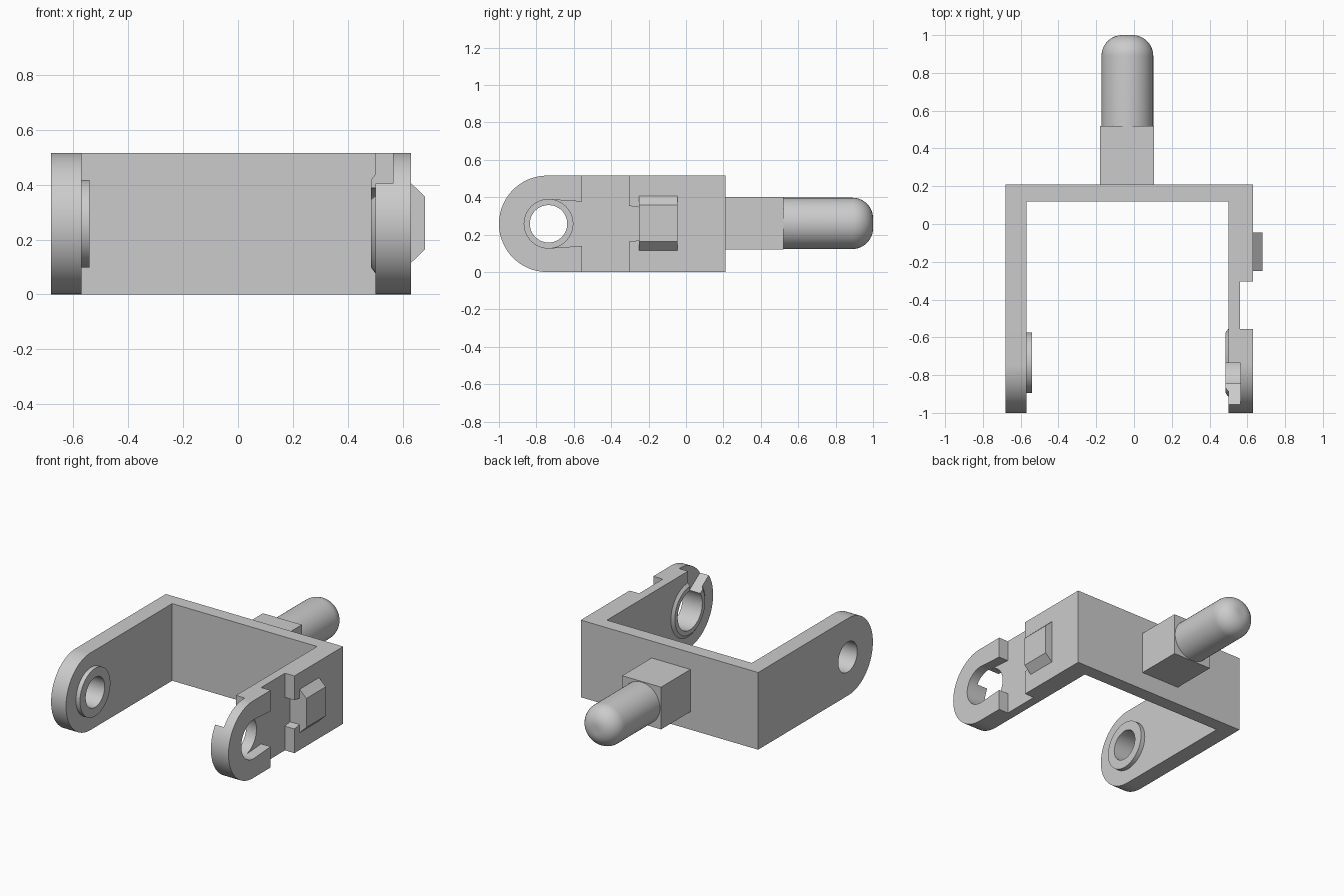
import bpy, bmesh
from math import sin, cos, pi, radians
from mathutils import Matrix

cube = bpy.data.objects.get("Cube")
if cube:
    bpy.data.objects.remove(cube, do_unlink=True)

grey = bpy.data.materials.new("plain grey")
grey.use_nodes = True
colour = (0.6, 0.6, 0.6, 1)
grey.diffuse_color = colour
grey.node_tree.nodes["Principled BSDF"].inputs["Base Color"].default_value = colour

MID_Z = 0.2575            # middle height of the yoke
R = 0.2575                # arm end radius
PIVOT_Y = -1 + R          # centre of the arm ends
HOLE_Y = -0.735


def finish(name, bm):
    bmesh.ops.recalc_face_normals(bm, faces=bm.faces)
    mesh = bpy.data.meshes.new(name)
    bm.to_mesh(mesh)
    bm.free()
    mesh.materials.append(grey)
    ob = bpy.data.objects.new(name, mesh)
    bpy.context.collection.objects.link(ob)
    return ob


def prism(name, points, x0, x1):
    """Extrude a side outline of (y, z) points from x0 to x1."""
    bm = bmesh.new()
    face = bm.faces.new([bm.verts.new((x0, y, z)) for y, z in points])
    out = bmesh.ops.extrude_face_region(bm, geom=[face])
    verts = [v for v in out["geom"] if isinstance(v, bmesh.types.BMVert)]
    bmesh.ops.translate(bm, verts=verts, vec=(x1 - x0, 0, 0))
    return finish(name, bm)


def box(name, x0, x1, y0, y1, z0, z1):
    return prism(name, [(y0, z0), (y1, z0), (y1, z1), (y0, z1)], x0, x1)


def frustum(name, x0, x1, r0, r1):
    """Round part along x on the pivot axis."""
    bm = bmesh.new()
    bmesh.ops.create_cone(bm, cap_ends=True, segments=64, radius1=r0, radius2=r1,
                          depth=x1 - x0)
    bmesh.ops.transform(bm, verts=bm.verts, matrix=Matrix.Translation(
        ((x0 + x1) / 2, HOLE_Y, MID_Z)) @ Matrix.Rotation(pi / 2, 4, "Y"))
    return finish(name, bm)


def activate(ob):
    bpy.ops.object.select_all(action="DESELECT")
    ob.select_set(True)
    bpy.context.view_layer.objects.active = ob


def combine(target, other, operation):
    mod = target.modifiers.new(other.name, "BOOLEAN")
    mod.operation, mod.object, mod.solver = operation, other, "EXACT"
    activate(target)
    bpy.ops.object.modifier_apply(modifier=mod.name)
    bpy.data.objects.remove(other, do_unlink=True)


def smooth(ob):
    activate(ob)
    bpy.ops.object.shade_smooth_by_angle(angle=radians(30))


# Yoke: rounded side outline, hollowed into a back plate and two arms
arc = [(PIVOT_Y - R * sin(pi * i / 48), MID_Z + R * cos(pi * i / 48)) for i in range(49)]
yoke = prism("yoke", arc + [(0.21, 0), (0.21, 2 * R)], -0.68, 0.63)
combine(yoke, box("inner_gap", -0.57, 0.50, -1.2, 0.12, -0.1, 0.7), "DIFFERENCE")

# Raised rings on the inner faces of the arms
combine(yoke, frustum("plain_ring", -0.60, -0.54, 0.16, 0.16), "UNION")
combine(yoke, frustum("chamfered_ring", 0.485, 0.505, 0.16, 0.187), "UNION")

# Pivot holes
combine(yoke, frustum("small_hole", -0.8, -0.45, 0.1, 0.1), "DIFFERENCE")
combine(yoke, frustum("large_hole", 0.4, 0.8, 0.13, 0.13), "DIFFERENCE")

# Outer recess of the left arm with its tapering channels
combine(yoke, box("recess", 0.56, 0.7, -0.555, -0.305, -0.1, 0.7), "DIFFERENCE")
for name, y0, y1, h0, h1 in (("hole_channel", HOLE_Y, -0.5, 0.13, 0.115),
                             ("catch_channel", -0.35, -0.25, 0.102, 0.088)):
    outline = [(y0, MID_Z - h0), (y1, MID_Z - h1), (y1, MID_Z + h1), (y0, MID_Z + h0)]
    combine(yoke, prism(name, outline, 0.56, 0.7), "DIFFERENCE")

# Entry slot from the rim to the large hole, on the inner face
slot = [(HOLE_Y, MID_Z), (HOLE_Y - 0.33, MID_Z + 0.22), (HOLE_Y - 0.33, 0.7), (HOLE_Y, 0.7)]
combine(yoke, prism("entry_slot", slot, 0.4, 0.565), "DIFFERENCE")
smooth(yoke)

# Catch on the outer face: block sloped at top and bottom
bm = bmesh.new()
section = [(0.56, 0.115), (0.63, 0.115), (0.68, 0.163), (0.68, 0.357), (0.63, 0.405), (0.56, 0.405)]
face = bm.faces.new([bm.verts.new((x, -0.25, z)) for x, z in section])
out = bmesh.ops.extrude_face_region(bm, geom=[face])
bmesh.ops.translate(bm, vec=(0, 0.205, 0),
                    verts=[v for v in out["geom"] if isinstance(v, bmesh.types.BMVert)])
finish("catch", bm)

# Square neck behind the back plate
box("neck", -0.18, 0.107, 0.20, 0.52, 0.12, 0.402)

# Peg: lathed profile with a rounded end
bm = bmesh.new()
r, fillet = 0.137, 0.11
profile = [(0, 0.51), (r, 0.51)]
profile += [(r - fillet + fillet * cos(pi / 2 * i / 12), 1 - fillet + fillet * sin(pi / 2 * i / 12))
            for i in range(13)] + [(0, 1)]
verts = [bm.verts.new((x, y, 0)) for x, y in profile]
edges = [bm.edges.new(pair) for pair in zip(verts, verts[1:])]
bmesh.ops.spin(bm, geom=verts + edges, cent=(0, 0, 0), axis=(0, 1, 0), angle=2 * pi, steps=48)
bmesh.ops.remove_doubles(bm, verts=bm.verts, dist=0.0005)
bmesh.ops.translate(bm, verts=bm.verts, vec=(-0.035, 0, 0.26))
smooth(finish("peg", bm))
